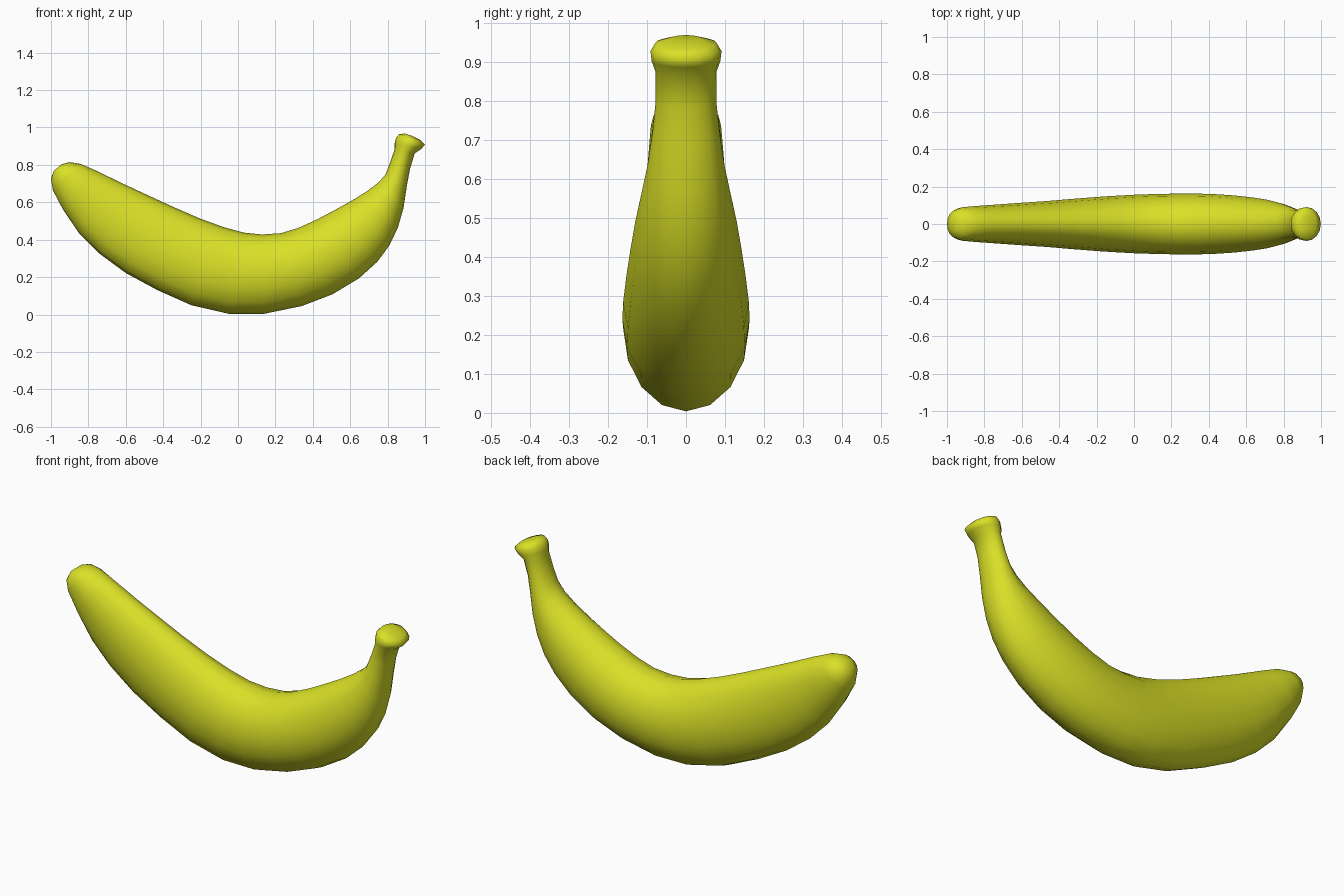
import bpy, bmesh, math

SIDES = 16
# Cross-sections along the fruit: outer edge (x, z), inner edge (x, z), half width in y
sections = [
    (-0.985, 0.768, -0.945, 0.803, 0.035),
    (-1.000, 0.725, -0.900, 0.815, 0.075),
    (-0.990, 0.665, -0.840, 0.805, 0.090),
    (-0.935, 0.560, -0.760, 0.770, 0.096),
    (-0.850, 0.435, -0.620, 0.702, 0.104),
    (-0.740, 0.325, -0.480, 0.637, 0.113),
    (-0.600, 0.222, -0.350, 0.577, 0.122),
    (-0.430, 0.130, -0.210, 0.516, 0.135),
    (-0.250, 0.050, -0.080, 0.468, 0.147),
    (-0.050, 0.004,  0.030, 0.438, 0.156),
    ( 0.140, 0.004,  0.130, 0.428, 0.161),
    ( 0.340, 0.045,  0.230, 0.435, 0.163),
    ( 0.505, 0.108,  0.320, 0.462, 0.161),
    ( 0.645, 0.192,  0.420, 0.507, 0.153),
    ( 0.745, 0.282,  0.520, 0.560, 0.142),
    ( 0.810, 0.370,  0.610, 0.610, 0.130),
    ( 0.855, 0.465,  0.690, 0.660, 0.114),
    ( 0.885, 0.570,  0.750, 0.705, 0.098),
    ( 0.903, 0.690,  0.788, 0.748, 0.086),
    ( 0.920, 0.780,  0.812, 0.810, 0.078),
    ( 0.945, 0.862,  0.838, 0.885, 0.078),
    ( 0.980, 0.885,  0.838, 0.918, 0.088),
    ( 0.999, 0.908,  0.845, 0.946, 0.091),
    ( 0.975, 0.933,  0.862, 0.964, 0.078),
    ( 0.935, 0.954,  0.890, 0.968, 0.035),
]

bm = bmesh.new()
rings = []
for ox, oz, ix, iz, w in sections:
    ring = []
    for k in range(SIDES):
        a = 2 * math.pi * k / SIDES
        t = (1 - math.cos(a)) / 2          # 0 on the outer edge, 1 on the inner edge
        ring.append(bm.verts.new((ox + (ix - ox) * t, w * math.sin(a), oz + (iz - oz) * t)))
    rings.append(ring)

# Skin between the sections, closed at both ends
for r0, r1 in zip(rings, rings[1:]):
    for k in range(SIDES):
        n = (k + 1) % SIDES
        bm.faces.new((r0[k], r0[n], r1[n], r1[k]))
bm.faces.new(rings[0])
bm.faces.new(rings[-1])
bmesh.ops.recalc_face_normals(bm, faces=bm.faces)
for f in bm.faces:
    f.smooth = True

mesh = bpy.data.meshes.new("banana")
bm.to_mesh(mesh)
bm.free()
banana = bpy.data.objects.new("banana", mesh)
bpy.context.collection.objects.link(banana)

# Peel colour
peel = bpy.data.materials.new("yellow_peel")
peel.diffuse_color = (0.70, 0.75, 0.02, 1)
mesh.materials.append(peel)
